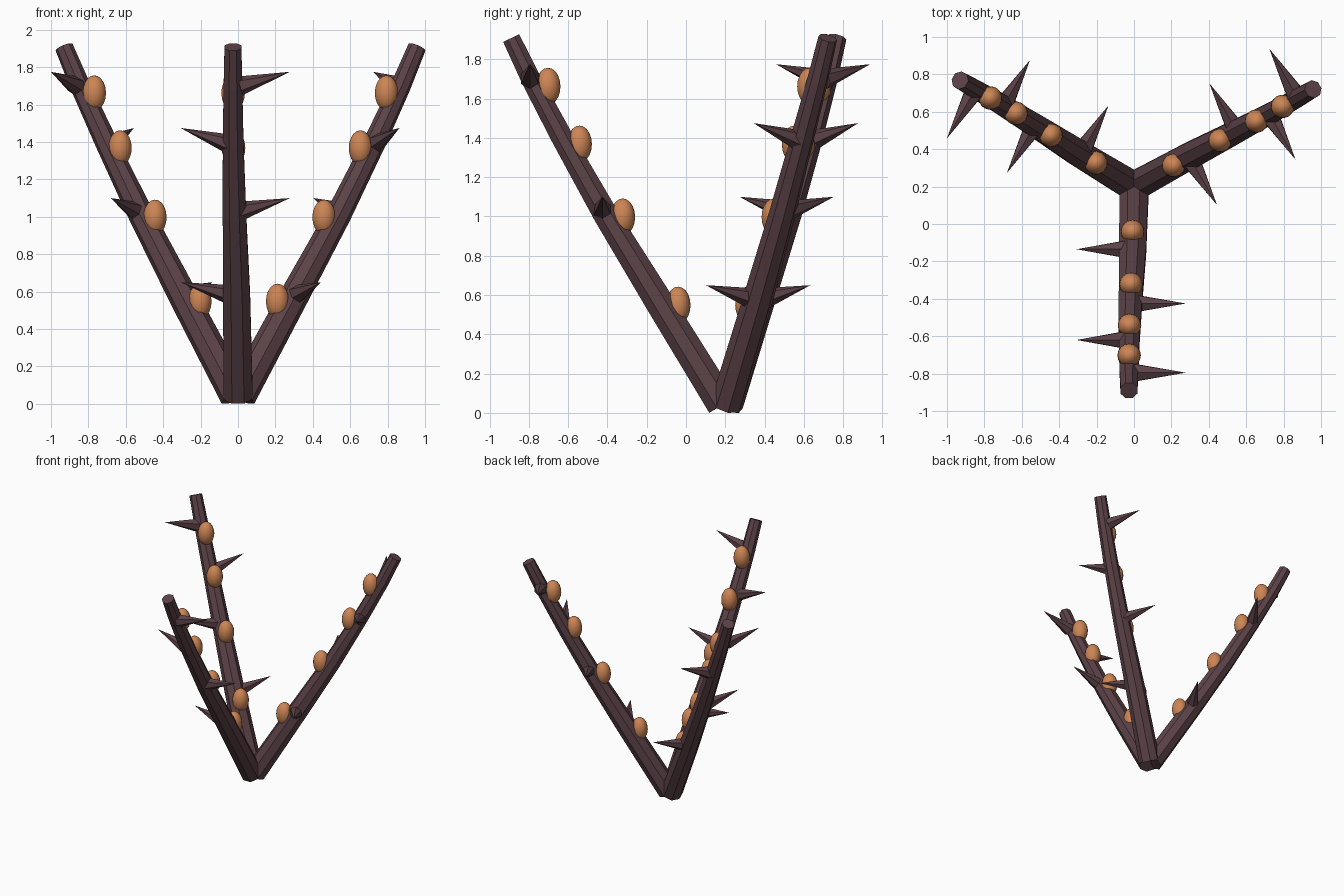
import bpy, bmesh, math
from mathutils import Vector, Matrix

if "Cube" in bpy.data.objects:
    bpy.data.objects.remove(bpy.data.objects["Cube"])


def material(name, color):
    m = bpy.data.materials.new(name)
    m.diffuse_color = (*color, 1)
    m.use_nodes = True
    m.node_tree.nodes["Principled BSDF"].inputs["Base Color"].default_value = m.diffuse_color
    return m


BARK = material("dark mauve bark", (0.107, 0.055, 0.064))
POD = material("orange pod", (0.61, 0.235, 0.09))
ROOT = Vector((0, 0.2, 0))          # where the three stalks meet


def finish(bm, name, mat, angle, smooth):
    """Turn a bmesh into an object, rotated around the root by angle."""
    bmesh.ops.recalc_face_normals(bm, faces=bm.faces)
    bm.transform(Matrix.Translation(ROOT) @ Matrix.Rotation(angle, 4, 'Z'))
    for f in bm.faces:
        f.smooth = smooth
    mesh = bpy.data.meshes.new(name)
    bm.to_mesh(mesh)
    bm.free()
    mesh.materials.append(mat)
    obj = bpy.data.objects.new(name, mesh)
    bpy.context.collection.objects.link(obj)


# stalk centre line: sideways, outward, height, radius
PATH = [(0.0, 0.015, 0.042, 0.085), (-0.007, 0.34, 0.57, 0.078),
        (-0.019, 0.61, 1.01, 0.068), (-0.026, 0.83, 1.40, 0.06),
        (-0.027, 0.99, 1.70, 0.054), (-0.027, 1.09, 1.908, 0.049)]
# thorns: side, outward, base height, tip height
THORNS = [(-1, 0.335, 0.585, 0.65), (1, 0.625, 1.03, 1.10),
          (-1, 0.82, 1.39, 1.475), (1, 0.995, 1.70, 1.775)]
# pods: sideways, outward, height
PODS = [(-0.008, 0.24, 0.548), (-0.016, 0.522, 0.997),
        (-0.024, 0.742, 1.368), (-0.026, 0.902, 1.662)]


def stalk(angle):
    bm = bmesh.new()
    pts = [Vector((x, -r, z)) for x, r, z, _ in PATH]
    rings = []
    for i, p in enumerate(pts):
        t = (pts[min(i + 1, len(pts) - 1)] - pts[max(i - 1, 0)]).normalized()
        side = Vector((1, 0, 0))
        side = (side - t * side.dot(t)).normalized()
        up = t.cross(side)
        ring = []
        for k in range(8):
            a = math.tau * (k + 0.5) / 8
            ring.append(bm.verts.new(
                p + PATH[i][3] * (side * math.cos(a) + up * math.sin(a))))
        rings.append(ring)
    for a, b in zip(rings, rings[1:]):
        for k in range(8):
            j = (k + 1) % 8
            bm.faces.new((a[k], a[j], b[j], b[k]))
    bm.faces.new(rings[0])
    bm.faces.new(rings[-1])
    finish(bm, "stalk", BARK, angle, False)


def thorn(angle, side, out, z0, z1):
    bm = bmesh.new()
    base = Vector((-0.02 + side * 0.03, -out, z0))
    tip = Vector((-0.015 + side * 0.292, -out, z1))
    d = tip - base
    mat = (Matrix.Translation((base + tip) / 2)
           @ d.to_track_quat('Z', 'Y').to_matrix().to_4x4())
    bmesh.ops.create_cone(bm, cap_ends=True, segments=6, radius1=0.052,
                          radius2=0, depth=d.length, matrix=mat)
    finish(bm, "thorn", BARK, angle, False)


def pod(angle, x, out, z):
    bm = bmesh.new()
    mat = Matrix.Translation((x, -out, z)) @ Matrix.Diagonal((1, 1, 1.5, 1))
    bmesh.ops.create_uvsphere(bm, u_segments=16, v_segments=10,
                              radius=0.063, matrix=mat)
    finish(bm, "pod", POD, angle, True)


# three identical arms spread evenly around the root
for n in range(3):
    turn = n * math.tau / 3
    stalk(turn)
    for t in THORNS:
        thorn(turn, *t)
    for p in PODS:
        pod(turn, *p)
